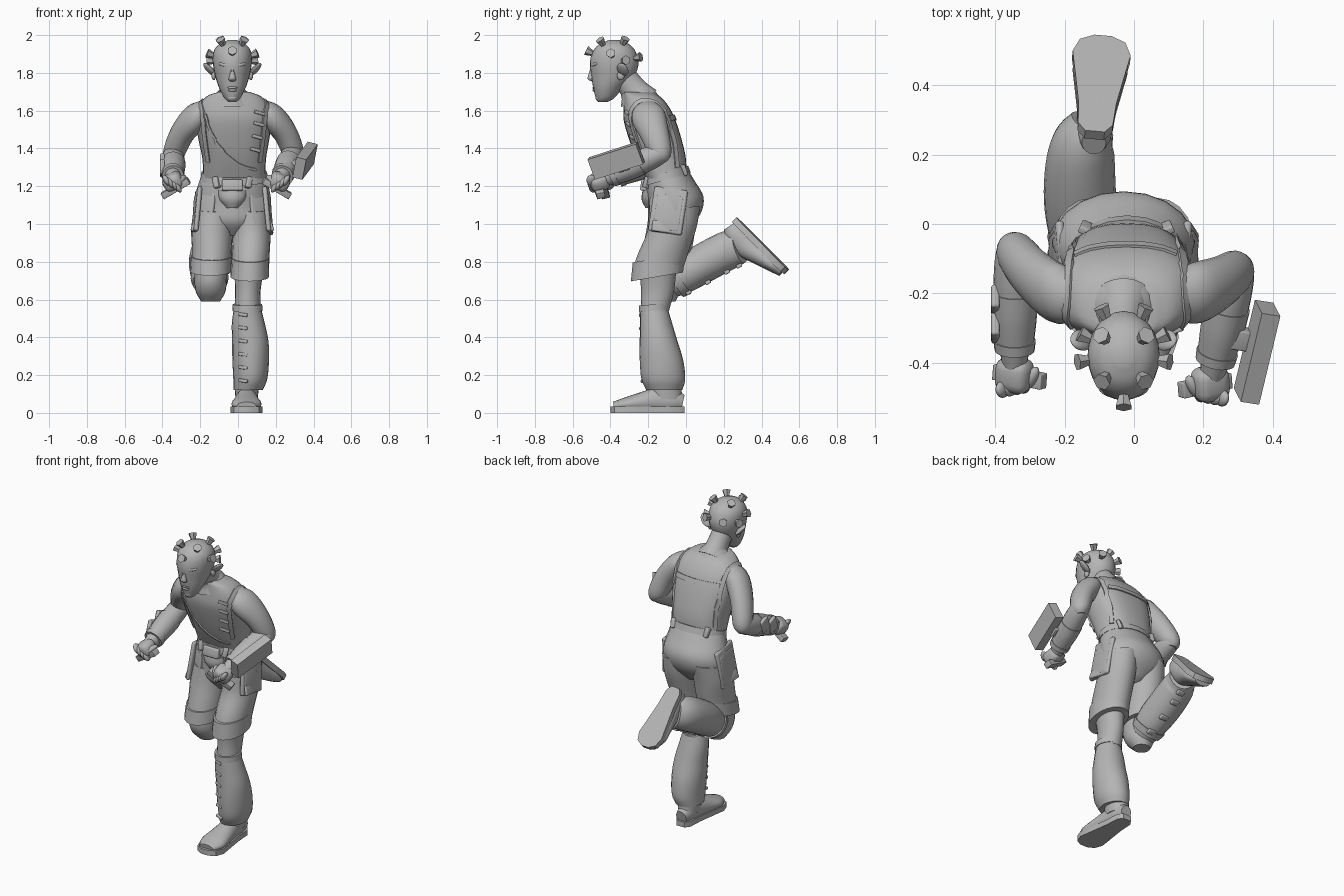
import bpy, bmesh, math
from mathutils import Vector, Matrix, Euler
from mathutils.bvhtree import BVHTree

cube = bpy.data.objects.get("Cube")
if cube:
    bpy.data.objects.remove(cube, do_unlink=True)

grey = bpy.data.materials.new("plain grey")
grey.use_nodes = True
grey.diffuse_color = (.46, .46, .46, 1)
grey.node_tree.nodes["Principled BSDF"].inputs["Base Color"].default_value = (.46, .46, .46, 1)
MID = -.022  # body centre line


def finish(name, bm, matrix=None, angle=40):
    if matrix:
        bm.transform(matrix)
    bmesh.ops.recalc_face_normals(bm, faces=bm.faces)
    mesh = bpy.data.meshes.new(name)
    bm.to_mesh(mesh)
    bm.free()
    mesh.materials.append(grey)
    mesh.polygons.foreach_set("use_smooth", [True] * len(mesh.polygons))
    mesh.set_sharp_from_angle(angle=math.radians(angle))
    obj = bpy.data.objects.new(name, mesh)
    bpy.context.collection.objects.link(obj)
    return obj


def smooth_path(points, steps=4):
    """Catmull-Rom through points of any dimension."""
    pts = [Vector(p) for p in points]
    pts = [pts[0] * 2 - pts[1]] + pts + [pts[-1] * 2 - pts[-2]]
    out = []
    for a, b, c, d in zip(pts, pts[1:], pts[2:], pts[3:]):
        for i in range(steps):
            t = i / steps
            out.append((b * 2 + (c - a) * t + (a * 2 - b * 5 + c * 4 - d) * t * t
                        + (b * 3 - a - c * 3 + d) * t ** 3) / 2)
    return out + [pts[-2]]


def tube(name, rings, flat=False, tilt=0, sides=20, matrix=None, power=1):
    """Loft of (super)ellipses (x, y, z, half width, half depth)."""
    rings = smooth_path(rings)
    bm = bmesh.new()
    loops = []
    for i, r in enumerate(rings):
        c = Vector(r[:3])
        t = Vector(rings[min(i + 1, len(rings) - 1)][:3]) - Vector(rings[max(i - 1, 0)][:3])
        t = Vector((0, 0, 1)) if flat else t.normalized()
        u = (Vector((1, 0, 0)) - t * t.x).normalized()
        v = Vector((0, 1, tilt)) if flat else t.cross(u)
        loop = []
        for k in range(sides):
            ca, sa = math.cos(math.tau * k / sides), math.sin(math.tau * k / sides)
            ca, sa = (math.copysign(abs(q) ** power, q) for q in (ca, sa))
            loop.append(bm.verts.new(c + u * r[3] * ca + v * r[4] * sa))
        loops.append(loop)
    for a, b in zip(loops, loops[1:]):
        for k in range(sides):
            bm.faces.new((a[k], a[k - 1], b[k - 1], b[k]))
    bm.faces.new(loops[0])
    bm.faces.new(loops[-1])
    return finish(name, bm, matrix)


def place(loc, size, rot):
    turn = rot.to_4x4() if isinstance(rot, Matrix) else Euler(map(math.radians, rot)).to_matrix().to_4x4()
    return Matrix.Translation(loc) @ turn @ Matrix.Diagonal((*size, 1))


def box(name, loc, size, rot=(0, 0, 0), bevel=0):
    bm = bmesh.new()
    bmesh.ops.create_cube(bm, size=1)
    bm.transform(place(loc, size, rot))
    if bevel:
        bmesh.ops.bevel(bm, geom=bm.edges[:], offset=bevel, segments=3, profile=.5, affect="EDGES")
    return finish(name, bm)


def ball(name, loc, size, rot=(0, 0, 0)):
    bm = bmesh.new()
    bmesh.ops.create_uvsphere(bm, u_segments=16, v_segments=10, radius=1)
    return finish(name, bm, place(loc, size, rot))


def tree(obj):
    return BVHTree.FromPolygons([v.co for v in obj.data.vertices], [p.vertices for p in obj.data.polygons])


def ribbon(name, target, points, width, thick=.007):
    """Flat band that hugs a surface."""
    bm = bmesh.new()
    path = [target.find_nearest(p)[:2] for p in smooth_path(points, 6)]
    loops = []
    for i, (p, n) in enumerate(path):
        t = (path[min(i + 1, len(path) - 1)][0] - path[max(i - 1, 0)][0]).normalized()
        w = t.cross(n).normalized() * width / 2
        loops.append([bm.verts.new(p + w * s + n * h) for s, h in
                      ((-1, -thick), (-1, thick), (1, thick), (1, -thick))])
    for a, b in zip(loops, loops[1:]):
        for k in range(4):
            bm.faces.new((a[k], a[k - 1], b[k - 1], b[k]))
    bm.faces.new(loops[0])
    bm.faces.new(loops[-1])
    return finish(name, bm)


# Torso, hips, neck
torso = tube("torso", [(-.02, -.1, 1.22, .165, .1), (-.02, -.13, 1.34, .168, .13),
                       (MID, -.163, 1.45, .188, .139), (MID, -.193, 1.55, .2, .137),
                       (MID, -.21, 1.62, .19, .12), (MID, -.232, 1.675, .145, .095),
                       (MID, -.26, 1.7, .08, .07)], flat=True, power=.78, sides=28)
tube("hips", [(-.02, -.1, 1.28, .165, .105), (-.025, -.085, 1.21, .185, .13),
              (-.03, -.055, 1.12, .205, .148), (-.03, -.06, 1.03, .19, .135), (-.03, -.07, .95, .06, .07)],
     flat=True, tilt=.15)
tube("belt", [(-.02, -.1, 1.235, .178, .125), (-.02, -.105, 1.275, .174, .117)], flat=True, tilt=.28)
tube("neck", [(-.03, -.225, 1.65, .09, .09), (-.03, -.275, 1.71, .064, .072), (-.03, -.345, 1.8, .06, .065)])
tube("collar", [(-.03, -.245, 1.65, .115, .1), (-.03, -.255, 1.685, .09, .085),
                (-.03, -.27, 1.705, .07, .075)], flat=True, tilt=.3)

# Overall straps, back band and diagonal bib edge
body = tree(torso)
for s in (-1, 1):
    x = MID + s * .185
    ribbon("shoulder_strap", body, [(x, -.02, 1.3), (x, -.04, 1.46), (x, -.06, 1.56), (x, -.14, 1.65),
                                    (x, -.24, 1.66), (x, -.32, 1.57), (x, -.31, 1.45), (x, -.28, 1.3)], .026)
    box("belt_loop", (MID + s * .11, -.015, 1.285), (.05, .022, .06), (22, 0, s * 25), .005)
ribbon("back_band", body, [(-.19, -.06, 1.57), (MID, -.04, 1.57), (.14, -.06, 1.57)], .03)
ribbon("bib_edge", body, [(-.19, -.33, 1.58), (-.15, -.34, 1.45), (-.08, -.33, 1.36),
                          (.01, -.3, 1.29), (.12, -.25, 1.27)], .014)
for z in (1.36, 1.44, 1.52, 1.59):
    p, n, *_ = body.find_nearest((.125, -.34, z))
    box("side_clasp", p, (.06, .016, .018), (0, 15, 20), .004)

# Buckle and pouch
box("buckle", (-.03, -.22, 1.205), (.11, .04, .06), (-10, 0, 0), .008)
for s in (-1, 1):
    box("buckle_tab", (-.03 + s * .085, -.205, 1.22), (.03, .035, .06), (-10, s * 15, s * 25), .006)
tube("pouch", [(-.03, -.185, 1.18, .08, .045), (-.03, -.185, 1.13, .07, .05),
               (-.03, -.18, 1.085, .035, .035)], flat=True)

# Head and face
HX = -.03
head = tube("head", [(HX, -.44, 1.645, .02, .024), (HX, -.428, 1.668, .043, .05), (HX, -.413, 1.72, .07, .078),
                     (HX, -.388, 1.78, .09, .113), (HX, -.38, 1.85, .103, .129), (HX, -.38, 1.91, .1, .115),
                     (HX, -.38, 1.95, .072, .082), (HX, -.38, 1.973, .025, .03)], flat=True, sides=24)
tube("nose", [(HX, -.49, 1.835, .01, .012), (HX, -.5, 1.8, .012, .015), (HX, -.504, 1.768, .02, .017),
              (HX, -.49, 1.755, .014, .01)], flat=True, sides=10)
for s in (-1, 1):
    ball("eye", (HX + s * .038, -.483, 1.815), (.02, .01, .009), (0, s * 8, s * 20))
    ball("brow", (HX + s * .04, -.484, 1.842), (.036, .015, .012), (0, s * -12, s * 22))
    ball("ear", (HX + s * .12, -.335, 1.818), (.014, .032, .045), (-12, s * 42, s * -30))
    ball("ear_lobe", (HX + s * .098, -.345, 1.785), (.012, .02, .024))
for z, w in ((1.722, .028), (1.708, .023)):
    ball("lip", (HX, -.482, z), (w, .014, .008))
ball("chin", (HX, -.456, 1.67), (.03, .024, .022))

# Studs on the scalp
skull = tree(head)
centre = Vector((HX, -.38, 1.85))
studs = [(0, -.13, .06)] + [(s * x, y, z) for s in (-1, 1) for x, y, z in
                            ((.05, -.06, .1), (.05, .045, .1), (.11, -.015, .045), (.11, .055, .015), (.055, .12, .03))]
for d in studs:
    d = Vector(d).normalized()
    hit = skull.ray_cast(centre + d, -d)[0]
    bm = bmesh.new()
    bmesh.ops.create_cone(bm, cap_ends=True, segments=6, radius1=.014, radius2=.026, depth=.04)
    finish("scalp_stud", bm, place(hit + d * .015, (1, 1, 1), d.to_track_quat("Z", "Y").to_matrix()), 30)

# Arms, cuffs and fists; each side has its own elbow and hand
for side, s, elbow, hand in (("left", 1, (.293, -.135, 1.375), (.22, -.46, 1.225)),
                             ("right", -1, (-.343, -.08, 1.365), (-.345, -.435, 1.225))):
    e, h = Vector(elbow), Vector(hand)
    top = Vector((MID + s * .2, -.2, 1.57))
    mid = top.lerp(e, .5) + Vector((s * .014, 0, .01))
    tube(side + "_upper_arm", [(MID + s * .14, -.21, 1.62, .045, .06), (*top, .068, .09), (*mid, .064, .077),
                               (*e, .056, .06), (*(e + Vector((0, .005, -.045))), .03, .03)])
    arm = h - e
    tube(side + "_forearm", [(*(e - arm * .1), .03, .03), (*e, .055, .055), (*(e + arm * .3), .062, .064),
                             (*(e + arm * .65), .053, .054), (*(h - arm * .12), .038, .042), (*h, .035, .035)])
    tube(side + "_gauntlet", [(*(e + arm * .32), .066, .068), (*(e + arm * .52), .064, .066),
                              (*(e + arm * .74), .056, .057)])
    tube(side + "_wrist_band", [(*(e + arm * .72), .061, .062), (*(e + arm * .8), .058, .06)])
    box(side + "_fist", h, (.105, .1, .085), (20, s * 25, s * 12), .03)
    for k in range(4):
        ball(side + "_finger", h + Vector((s * (.034 - .02 * k), -.042 + .004 * k, .006 - .012 * k)),
             (.015, .025, .032), (0, s * 30, 0))
    ball(side + "_thumb", h + Vector((-s * .048, -.01, .012)), (.018, .04, .018), (25, 0, s * 30))
    box(side + "_grip", h + Vector((-s * .015, -.005, -.035)), (.165, .045, .035), (15, s * 30, s * 12), .003)

# Forearm block on the left, strap pads on the right
box("left_arm_block", (.355, -.37, 1.335), (.055, .275, .115), (18, 14, -9))
box("left_block_mount", (.305, -.33, 1.31), (.07, .06, .05), (18, 14, -9), .005)
for y, z in ((-.22, 1.325), (-.3, 1.295)):
    box("right_arm_pad", (-.4, y, z), (.024, .07, .085), (-20, 0, 0), .008)

# Short trouser legs with turned hems
for side, rings, hem in (
        ("left", [(.07, -.06, 1.08, .105, .135), (.073, -.075, .97, .101, .132), (.068, -.12, .85, .1, .138),
                  (.063, -.15, .75, .097, .135)], [(.066, -.142, .82, .1, .14), (.062, -.154, .72, .102, .138)]),
        ("right", [(-.125, -.06, 1.08, .11, .135), (-.137, -.08, .97, .111, .132), (-.138, -.1, .87, .106, .135),
                   (-.142, -.12, .78, .105, .135)], [(-.14, -.115, .83, .11, .14), (-.145, -.125, .75, .11, .14)])):
    tube(side + "_trouser_leg", rings, flat=True, tilt=.12)
    tube(side + "_hem", hem, flat=True, tilt=.17)

# Hip pockets and front flaps
for s in (-1, 1):
    x = -.03 + s * .188
    box("hip_pocket", (x, -.095, 1.07), (.025, .18, .24), (-8, s * -6, s * -4), .012)
    box("pocket_face", (x + s * .007, -.095, 1.06), (.018, .14, .19), (-8, s * -6, s * -4), .008)
    box("front_flap", (-.03 + s * .138, -.16, 1.09), (.1, .022, .22), (-6, s * -5, s * 35), .01)
    box("flap_corner", (x + s * .014, -.12, .985), (.018, .12, .06), (-8, s * -16, s * 6), .008)

# Standing leg
tube("left_knee", [(.06, -.15, .78, .08, .1), (.052, -.15, .65, .068, .088), (.05, -.165, .54, .068, .075)], flat=True)
tube("left_gaiter", [(.05, -.17, .555, .072, .073), (.055, -.158, .47, .088, .086), (.065, -.145, .38, .096, .1),
                     (.067, -.13, .28, .097, .115), (.065, -.12, .18, .09, .116), (.053, -.115, .12, .078, .095)], flat=True)
tube("left_gaiter_cuff", [(.05, -.172, .575, .078, .078), (.05, -.17, .54, .08, .08)], flat=True, tilt=.1)
for k in range(6):
    box("left_gaiter_clasp", (.028, -.234 + .002 * k, .52 - .07 * k), (.05, .02, .018), (0, 8, -18), .005)
tube("left_ankle", [(.047, -.105, .15, .066, .08), (.045, -.1, .07, .058, .08)], flat=True)

# Bent leg
tube("right_knee", [(-.142, -.125, .79, .085, .1), (-.145, -.13, .7, .085, .1), (-.145, -.12, .64, .078, .085),
                    (-.145, -.105, .59, .05, .05)], flat=True)
shin = [(-.148, -.11, .665, .07, .07), (-.15, -.03, .72, .095, .096), (-.156, .07, .78, .104, .103),
        (-.155, .17, .835, .1, .104), (-.145, .235, .866, .09, .102), (-.12, .285, .882, .068, .092)]
tube("right_gaiter", shin)
tube("right_gaiter_cuff", [(-.149, -.07, .69, .09, .095), (-.15, -.035, .715, .101, .104)])
for x, y, z, w, d in shin[1:5]:
    box("right_gaiter_clasp", (x + .03, y + d * .45, z - d * .86), (.05, .03, .02), (28, 0, 0), .005)


# Shoes: a flat sole and a rounded upper, heel at the local origin
def shoe(name, matrix):
    half = [(.028, 0), (.05, -.03), (.055, -.12), (.072, -.24), (.084, -.32), (.066, -.37), (.025, -.392)]
    outline = half + [(-x, y) for x, y in reversed(half)]
    bm = bmesh.new()
    face = bm.faces.new([bm.verts.new((x, y, 0)) for x, y in outline])
    up = bmesh.ops.extrude_face_region(bm, geom=[face])["geom"]
    bmesh.ops.translate(bm, vec=(0, 0, .033), verts=[v for v in up if isinstance(v, bmesh.types.BMVert)])
    finish(name + "_sole", bm, matrix)
    tube(name + "_upper", [(0, -.008, .055, .035, .04), (0, -.06, .065, .05, .062), (0, -.14, .067, .056, .068),
                           (0, -.23, .055, .07, .053), (0, -.31, .045, .079, .037), (0, -.375, .035, .05, .024)],
         matrix=matrix)


shoe("left_shoe", Matrix.Translation((.045, -.008, 0)))
shoe("right_shoe", place((-.113, .268, 1.035), (1, 1, 1), (135, 0, -5)))
